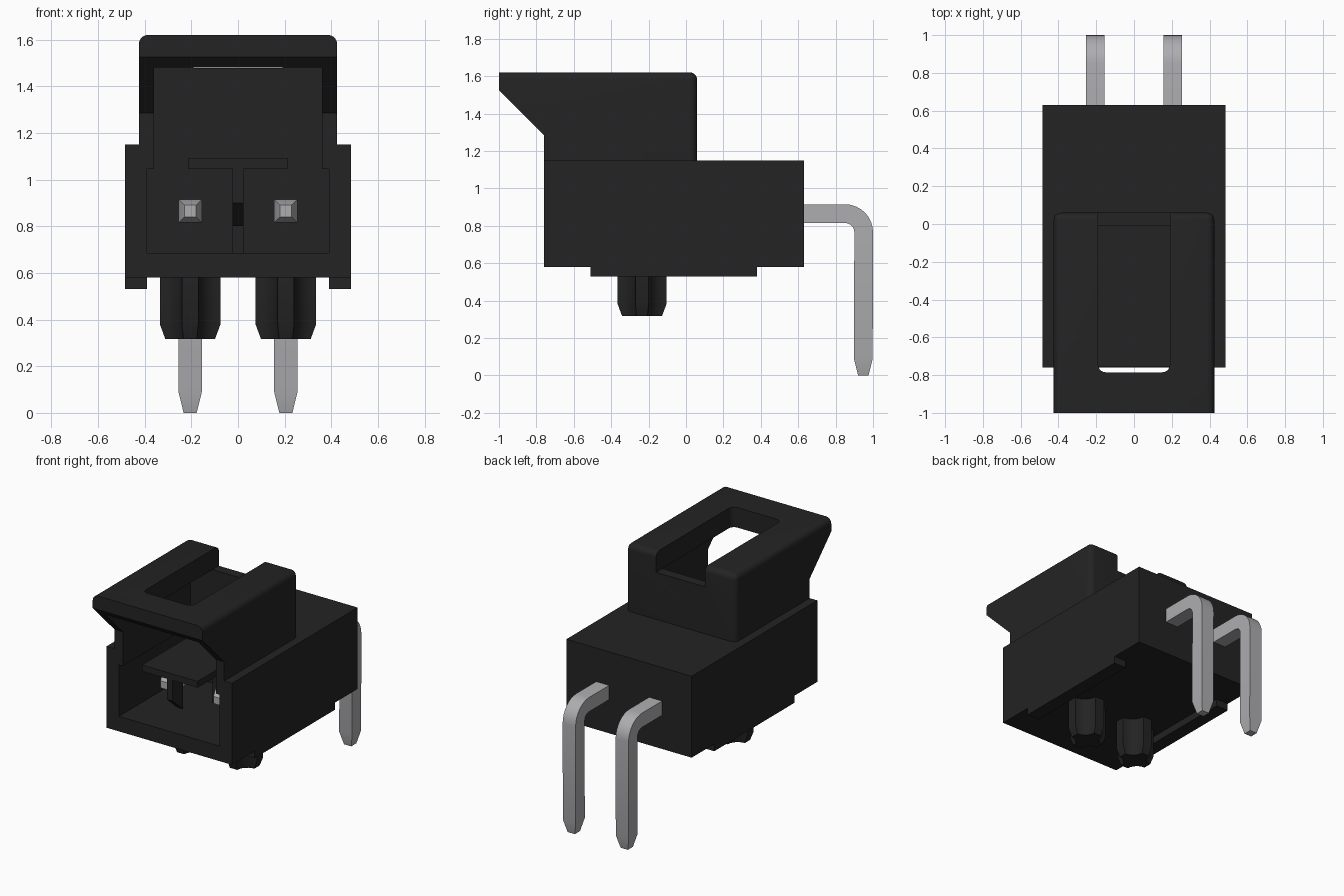
import bpy, bmesh, math

if "Cube" in bpy.data.objects:
    bpy.data.objects.remove(bpy.data.objects["Cube"])

def material(name, rgb):
    m = bpy.data.materials.new(name)
    m.diffuse_color = (*rgb, 1)
    m.use_nodes = True
    m.node_tree.nodes["Principled BSDF"].inputs["Base Color"].default_value = m.diffuse_color
    return m

BLACK = material("black_plastic", (0.017, 0.017, 0.017))
METAL = material("tin_metal", (0.42, 0.42, 0.44))

def finish(name, bm, mat):
    bmesh.ops.recalc_face_normals(bm, faces=bm.faces[:])
    me = bpy.data.meshes.new(name)
    bm.to_mesh(me)
    bm.free()
    me.materials.append(mat)
    ob = bpy.data.objects.new(name, me)
    bpy.context.collection.objects.link(ob)
    return ob

def loft(name, rings, mat, bevel=None, radius=0.04):
    """Skin a list of equal-length vertex rings and cap both ends."""
    bm = bmesh.new()
    vs = [[bm.verts.new(p) for p in r] for r in rings]
    n = len(vs[0])
    for a, b in zip(vs, vs[1:]):
        for i in range(n):
            j = (i + 1) % n
            bm.faces.new((a[i], a[j], b[j], b[i]))
    bm.faces.new(vs[0])
    bm.faces.new(vs[-1][::-1])
    bmesh.ops.recalc_face_normals(bm, faces=bm.faces[:])
    if bevel:
        edges = [e for e in bm.edges if bevel(e.verts[0].co, e.verts[1].co)]
        bmesh.ops.bevel(bm, geom=edges, offset=radius, segments=5,
                        profile=0.5, affect='EDGES')
    return finish(name, bm, mat)

def prism(name, x0, x1, yz, mat=BLACK, **kw):
    return loft(name, [[(x, y, z) for y, z in yz] for x in (x0, x1)], mat, **kw)

def box(name, x0, x1, y0, y1, z0, z1):
    return prism(name, x0, x1, [(y0, z0), (y1, z0), (y1, z1), (y0, z1)])

def activate(ob):
    bpy.ops.object.select_all(action='DESELECT')
    ob.select_set(True)
    bpy.context.view_layer.objects.active = ob

def cut(ob, cutter):
    cutter.hide_render = True
    activate(ob)
    m = ob.modifiers.new("cut", 'BOOLEAN')
    m.operation, m.solver, m.object = 'DIFFERENCE', 'EXACT', cutter
    bpy.ops.object.modifier_apply(modifier=m.name)

def smooth(ob):
    activate(ob)
    bpy.ops.object.shade_smooth_by_angle(angle=math.radians(30))

# Main housing and raised latch hood
housing = box("housing", -0.485, 0.485, -0.76, 0.63, 0.58, 1.15)

def hood_edges(a, b):
    top = min(a.z, b.z) > 1.61
    back = min(a.y, b.y) > 0.05
    side = abs(a.x + b.x) > 0.84
    return (top and side and abs(a.y - b.y) > 0.5) or (top and back) or (back and side)

hood = prism("latch_hood", -0.425, 0.425,
             [(-1, 1.62), (-1, 1.525), (-0.76, 1.285), (-0.76, 1.15), (0.06, 1.15), (0.06, 1.62)],
             bevel=hood_edges)

# Cutters: pin pocket, plug cavity, and the top slot with its back notch
pocket = box("pocket_cutter", -0.39, 0.39, -1.2, -0.01, 0.685, 1.045)
cavity = box("cavity_cutter", -0.36, 0.36, -1.2, -0.01, 0.95, 1.48)
slot = prism("slot_cutter", -0.19, 0.19,
             [(-0.785, 1.4), (-0.03, 1.4), (-0.03, 1.479), (0.2, 1.479), (0.2, 1.7), (-0.785, 1.7)],
             bevel=lambda a, b: max(a.y, b.y) < -0.7 and abs(a.z - b.z) > 0.1)
cut(housing, pocket)
cut(housing, cavity)
cut(hood, cavity)
cut(hood, slot)
smooth(hood)
for c in (pocket, cavity, slot):
    bpy.data.objects.remove(c)

# T-shaped key inside the opening, and the divider between the pins
box("key_plate", -0.215, 0.215, -0.755, 0.0, 1.045, 1.09)
prism("key_stem", -0.0225, 0.0225,
      [(-0.755, 1.05), (-0.755, 0.9), (-0.64, 0.8), (-0.64, 1.05)])
box("pin_divider", -0.0225, 0.0225, -0.25, 0.0, 0.68, 1.05)

# Cross section of a fluted peg: four arms joined by concave arcs
flute = []
for q in range(4):
    for k in range(7):
        t = math.radians(270 - 15 * k)
        x, y = 0.13 + 0.095 * math.cos(t), 0.13 + 0.095 * math.sin(t)
        c, s = math.cos(q * math.pi / 2), math.sin(q * math.pi / 2)
        flute.append((x * c - y * s, x * s + y * c))

# Bent pin path: (y, z, direction angle, half size)
path = [(-0.53, 0.865, 0, 0.025), (-0.47, 0.865, 0, 0.05)]
for k in range(9):
    a = math.radians(90 * k / 8)
    path.append((0.85 + 0.1 * math.sin(a), 0.765 + 0.1 * math.cos(a), a, 0.05))
path += [(0.948, 0.09, math.pi / 2, 0.05), (0.948, 0.0, math.pi / 2, 0.028)]

for side, sx in (("left", -1), ("right", 1)):
    cx = 0.205 * sx
    # Bottom rail
    xs = sorted((0.39 * sx, 0.485 * sx))
    box(side + "_rail", xs[0], xs[1], -0.51, 0.38, 0.53, 0.58)
    # Board peg
    smooth(loft(side + "_peg",
                [[(cx + x * f, -0.235 + y * f, z) for x, y in flute]
                 for z, f in ((0.58, 1), (0.38, 1), (0.317, 0.82))], BLACK))
    # Contact pin
    rings = []
    for y, z, a, h in path:
        ny, nz = math.sin(a), math.cos(a)
        rings.append([(cx + u * h, y + v * h * ny, z + v * h * nz)
                      for u, v in ((-1, -1), (1, -1), (1, 1), (-1, 1))])
    smooth(loft(side + "_pin", rings, METAL))
